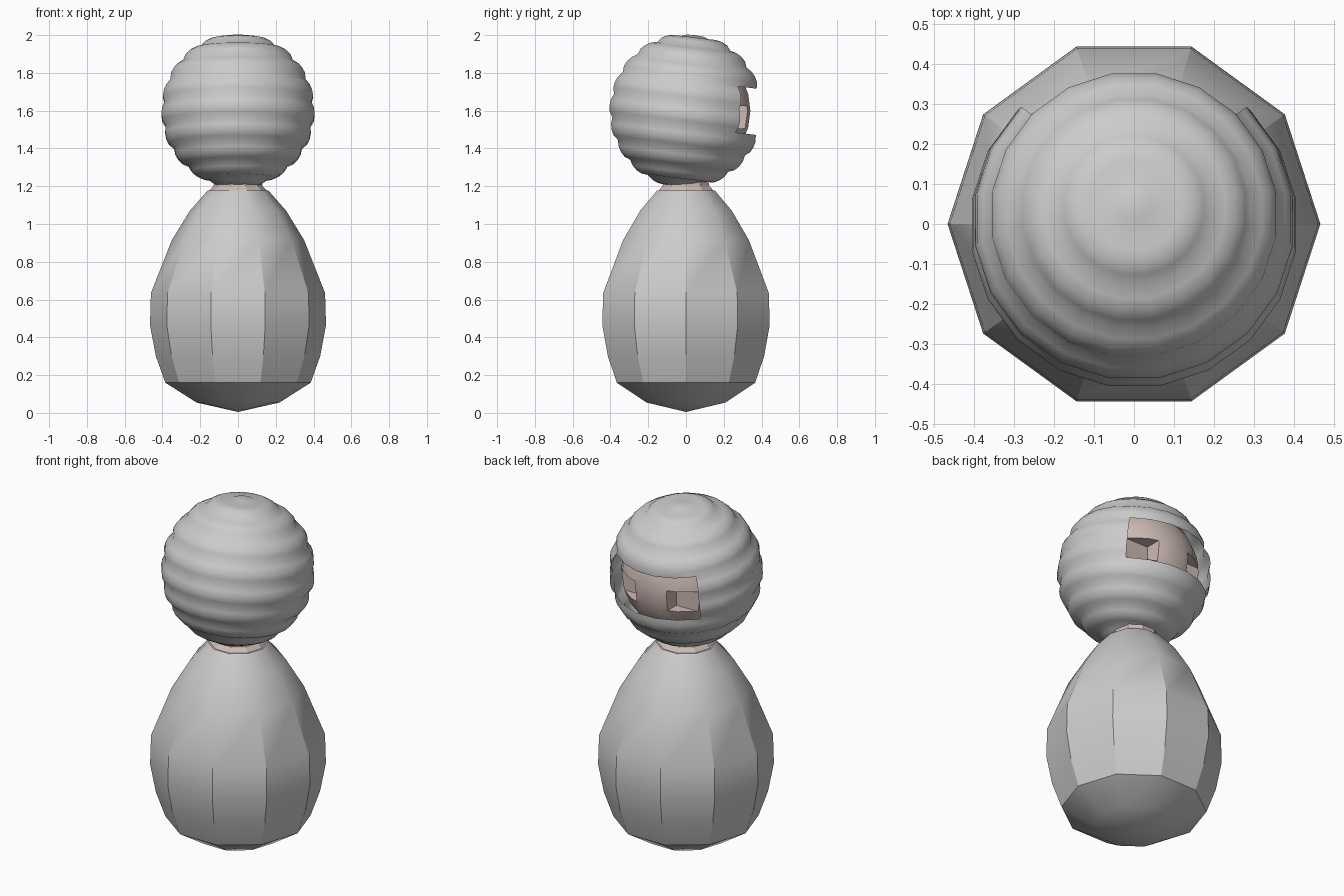
import bpy, bmesh
from math import sin, cos, radians, pi
from mathutils import Matrix

if "Cube" in bpy.data.objects:
    bpy.data.objects.remove(bpy.data.objects["Cube"])


def lathe(name, profile, n, offset=0.0, skip=None):
    """Revolve (radius, z) points; radius 0 makes a pole. skip(ring, seg) leaves a hole."""
    bm = bmesh.new()
    rings = []
    for r, z in profile:
        if r < 1e-6:
            rings.append([bm.verts.new((0, 0, z))] * n)
        else:
            rings.append([bm.verts.new((r * cos(offset + 2 * pi * i / n),
                                        r * sin(offset + 2 * pi * i / n), z)) for i in range(n)])
    for k in range(len(rings) - 1):
        for i in range(n):
            if skip and skip(k, i):
                continue
            j = (i + 1) % n
            quad = [rings[k][i], rings[k][j], rings[k + 1][j], rings[k + 1][i]]
            bm.faces.new(list(dict.fromkeys(quad)))
    bmesh.ops.recalc_face_normals(bm, faces=bm.faces[:])
    me = bpy.data.meshes.new(name)
    bm.to_mesh(me)
    bm.free()
    ob = bpy.data.objects.new(name, me)
    bpy.context.collection.objects.link(ob)
    return ob


def smooth(ob, angle):
    bpy.ops.object.select_all(action='DESELECT')
    ob.select_set(True)
    bpy.context.view_layer.objects.active = ob
    bpy.ops.object.shade_smooth_by_angle(angle=radians(angle))


skin = bpy.data.materials.new("skin")
skin.diffuse_color = (0.62, 0.50, 0.47, 1)
skin.use_nodes = True
skin.node_tree.nodes["Principled BSDF"].inputs["Base Color"].default_value = skin.diffuse_color

# Pear-shaped ten-sided body
body = lathe("body", [(0, 0.005), (0.22, 0.055), (0.385, 0.16), (0.435, 0.30), (0.466, 0.465),
                      (0.461, 0.635), (0.35, 0.915), (0.255, 1.07), (0.16, 1.178), (0, 1.18)], 10)
smooth(body, 32)

# Neck
neck = lathe("neck", [(0.155, 1.175), (0.13, 1.20), (0.12, 1.25)], 10)
neck.data.materials.append(skin)

# Wrapped bands around the head, tilted to the face, with an eye slit on +y
CENTRE = 1.6
bounds = [12 + 18 * k for k in range(10)]
profile = [(0, 0.402), (0.40 * sin(radians(6)), 0.401)]
slit_rings = set()
for k, a in enumerate(bounds):
    profile.append((0.396 * sin(radians(a)), 0.396 * cos(radians(a))))
    if k == len(bounds) - 1:
        break
    for f, r in ((0.25, 0.407), (0.5, 0.411), (0.75, 0.409)):
        t = radians(a + 18 * f)
        profile.append((r * sin(t), r * cos(t)))
    if a in (66, 84):
        slit_rings.update(range(len(profile) - 4, len(profile)))
profile.append((0, -0.40))
wraps = lathe("head_wraps", profile, 20, radians(9),
              skip=lambda k, i: k in slit_rings and 2 <= i <= 6)
wraps.data.transform(Matrix.Translation((0, 0, CENTRE)) @ Matrix.Rotation(radians(-7), 4, 'X'))
smooth(wraps, 40)

# Inner head seen through the slit
N = 12
head = lathe("inner_head", [(0.345 * sin(pi * k / N), CENTRE + 0.345 * cos(pi * k / N))
                            for k in range(N + 1)], 20, radians(9))
head.data.materials.append(skin)

# Square eye sockets cut into the inner head
for s in (-1, 1):
    bpy.ops.mesh.primitive_cube_add(size=1, location=(s * 0.2, 0.33, 1.565))
    cutter = bpy.context.object
    cutter.name = "socket_cutter"
    cutter.scale = (0.2, 0.2, 0.12)
    cutter.hide_render = True
    mod = head.modifiers.new("socket", 'BOOLEAN')
    mod.operation = 'DIFFERENCE'
    mod.solver = 'EXACT'
    mod.object = cutter
    bpy.context.view_layer.objects.active = head
    bpy.ops.object.modifier_apply(modifier=mod.name)
    bpy.data.objects.remove(cutter, do_unlink=True)
smooth(head, 30)
